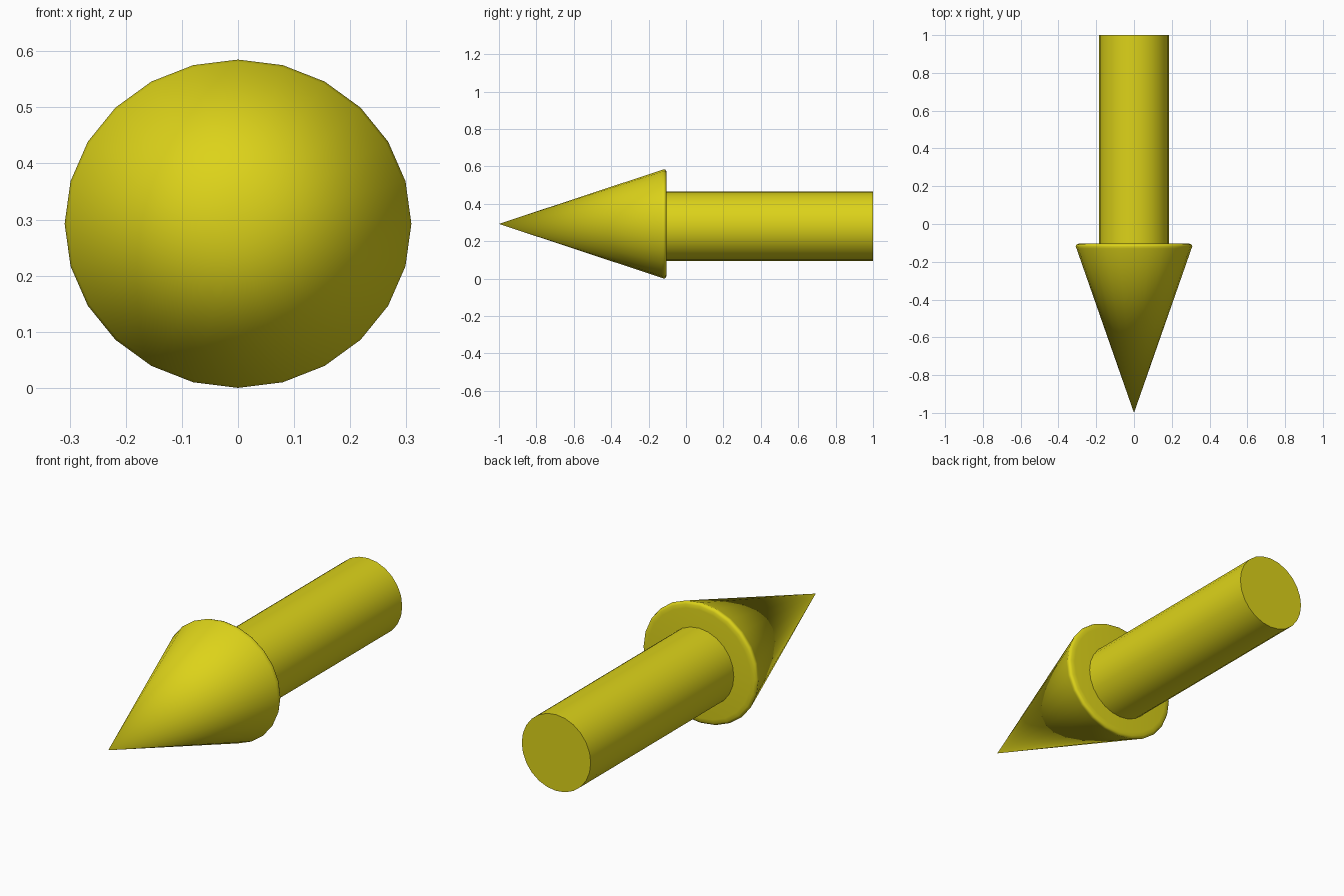
import bpy
import bmesh
from math import sin, cos, pi, radians

if "Cube" in bpy.data.objects:
    bpy.data.objects.remove(bpy.data.objects["Cube"])

SIDES = 24

mat = bpy.data.materials.new("yellow")
mat.diffuse_color = (0.72, 0.65, 0.01, 1)
mat.use_nodes = True
mat.node_tree.nodes["Principled BSDF"].inputs["Base Color"].default_value = mat.diffuse_color


def lathe_y(name, profile, zc, sx=1.0, sz=1.0, smooth_angle=40):
    """Revolve (radius, y) points around a horizontal axis along y."""
    bm = bmesh.new()
    rings = []
    for r, y in profile:
        if r == 0:
            rings.append([bm.verts.new((0, y, zc))] * SIDES)
        else:
            rings.append([bm.verts.new((r * sx * sin(2 * pi * i / SIDES), y,
                                        zc + r * sz * cos(2 * pi * i / SIDES)))
                          for i in range(SIDES)])
    for a, b in zip(rings, rings[1:]):
        for i in range(SIDES):
            j = (i + 1) % SIDES
            bm.faces.new(dict.fromkeys((a[i], a[j], b[j], b[i])))
    bmesh.ops.recalc_face_normals(bm, faces=bm.faces)
    me = bpy.data.meshes.new(name)
    bm.to_mesh(me)
    bm.free()
    ob = bpy.data.objects.new(name, me)
    bpy.context.collection.objects.link(ob)
    me.materials.append(mat)
    bpy.ops.object.select_all(action='DESELECT')
    ob.select_set(True)
    bpy.context.view_layer.objects.active = ob
    bpy.ops.object.shade_smooth_by_angle(angle=radians(smooth_angle))
    return ob


# Slightly flattened cone head with a softly rounded back rim
lathe_y("arrow_head",
        [(0, -1.0), (0.985, -0.13), (1.0, -0.118), (0.99, -0.110),
         (0.96, -0.105), (0.90, -0.103), (0, -0.103)],
        zc=0.2925, sx=0.309, sz=0.2925, smooth_angle=80)

# Round shaft running into the head
lathe_y("arrow_shaft",
        [(0, -0.40), (0.186, -0.40), (0.186, 1.0), (0, 1.0)],
        zc=0.28)
